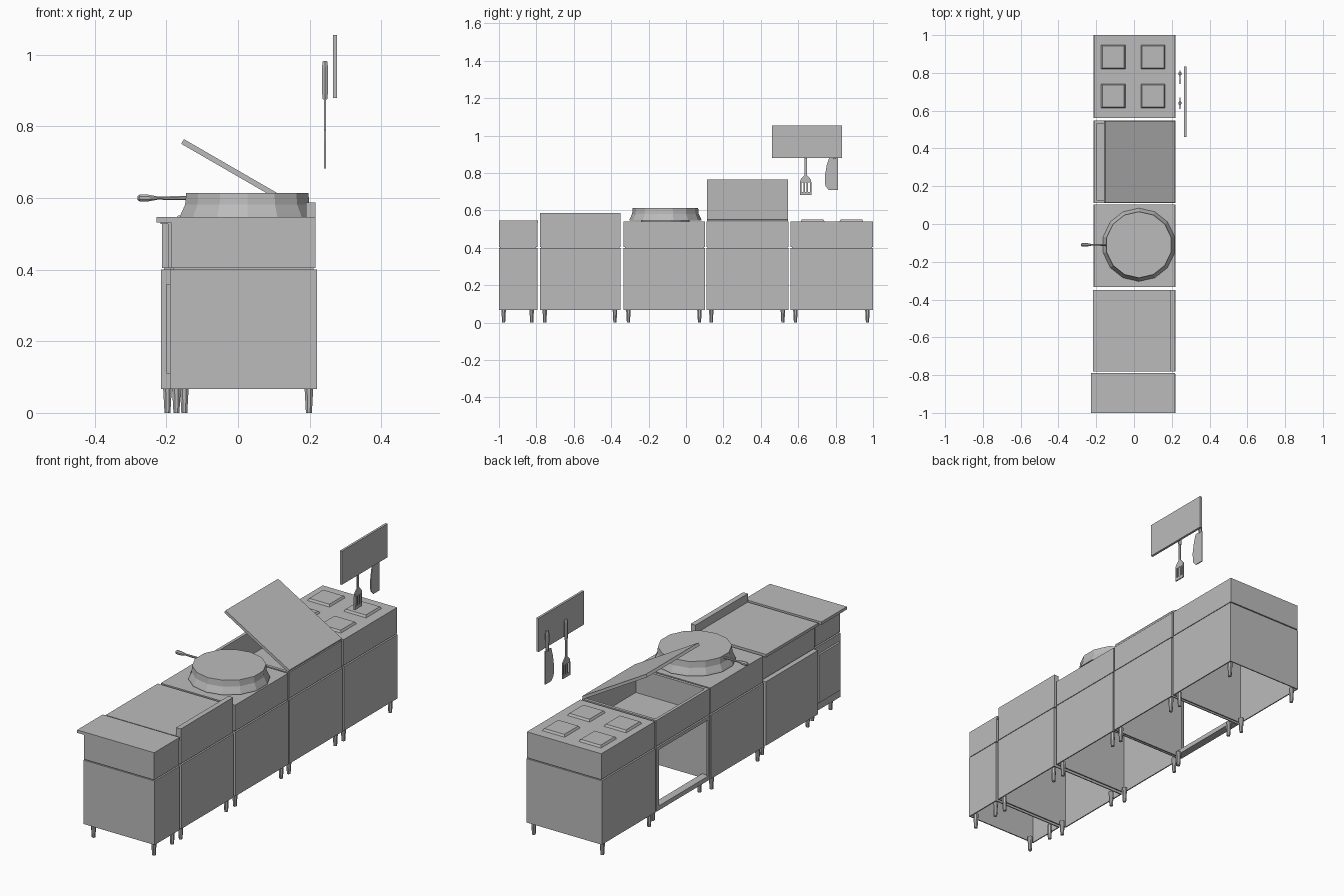
import bpy, bmesh, math
from mathutils import Matrix, Vector

old = bpy.data.objects.get("Cube")
if old:
    bpy.data.objects.remove(old, do_unlink=True)

steel = bpy.data.materials.new("grey_steel")
steel.use_nodes = True
GREY = (0.5, 0.5, 0.5, 1)
steel.diffuse_color = GREY
steel.node_tree.nodes["Principled BSDF"].inputs["Base Color"].default_value = GREY


def finish(name, bm):
    bmesh.ops.recalc_face_normals(bm, faces=bm.faces)
    me = bpy.data.meshes.new(name)
    bm.to_mesh(me)
    bm.free()
    me.materials.append(steel)
    ob = bpy.data.objects.new(name, me)
    bpy.context.scene.collection.objects.link(ob)
    return ob


def box_bm(x, y, z):
    bm = bmesh.new()
    bmesh.ops.create_cube(bm, size=1)
    for v in bm.verts:
        v.co = Vector([a + (b - a) * (c + 0.5) for (a, b), c in zip((x, y, z), v.co)])
    bm.normal_update()
    return bm


def side(bm, direction):
    return max(bm.faces, key=lambda f: f.normal.dot(Vector(direction)))


def box(name, x, y, z):
    return finish(name, box_bm(x, y, z))


def lathe(name, profile, sides, centre, axis="Z"):
    """Stack of rings (radius, height), capped at both ends."""
    bm = bmesh.new()
    rings = []
    for r, h in profile:
        ring = []
        for i in range(sides):
            a = math.tau * (i + 0.5) / sides
            ring.append(bm.verts.new((r * math.cos(a), r * math.sin(a), h)))
        rings.append(ring)
    for lo, hi in zip(rings, rings[1:]):
        for i in range(sides):
            j = (i + 1) % sides
            bm.faces.new((lo[i], lo[j], hi[j], hi[i]))
    bm.faces.new(rings[0])
    bm.faces.new(rings[-1])
    if axis == "X":
        bm.transform(Matrix.Rotation(-math.pi / 2, 4, "Y"))
    bm.transform(Matrix.Translation(centre))
    return finish(name, bm)


def plate(name, outline, x0, x1):
    """Flat (y, z) outline given thickness along x."""
    bm = bmesh.new()
    face = bm.faces.new([bm.verts.new((x0, y, z)) for y, z in outline])
    ext = bmesh.ops.extrude_face_region(bm, geom=[face])
    for v in ext["geom"]:
        if isinstance(v, bmesh.types.BMVert):
            v.co.x = x1
    return finish(name, bm)


FLOOR, SEAM, TOP = 0.067, 0.4, 0.54
BACK, FRONT = 0.22, -0.215


def lower_cabinet(name, front, y, doorless=False):
    # Hollow shell, open underneath
    bm = box_bm((front, BACK), y, (FLOOR, SEAM))
    doomed = [side(bm, (0, 0, -1))]
    if doorless:
        panel = side(bm, (-1, 0, 0))
        bmesh.ops.inset_region(bm, faces=[panel], thickness=0.025)
        doomed.append(panel)
    bmesh.ops.delete(bm, geom=doomed, context="FACES")
    ob = finish(name, bm)
    solid = ob.modifiers.new("wall", "SOLIDIFY")
    solid.thickness = 0.008
    solid.offset = -1


def upper_cabinet(name, front, y, basin=False):
    bm = box_bm((front, BACK - 0.003), y, (SEAM + 0.005, TOP))
    if basin:
        mouth = side(bm, (0, 0, 1))
        bmesh.ops.inset_region(bm, faces=[mouth], thickness=0.022)
        for v in mouth.verts:
            v.co.z = TOP
        ext = bmesh.ops.extrude_face_region(bm, geom=[mouth])
        for v in ext["geom"]:
            if isinstance(v, bmesh.types.BMVert):
                v.co.z = SEAM + 0.015
        if mouth.is_valid:
            bmesh.ops.delete(bm, geom=[mouth], context="FACES_ONLY")
    finish(name, bm)


# Five units in a row: y span, lower front, upper front, leg x
units = {
    "end_unit": (-1.0, -0.795, -0.19, -0.187, -0.15),
    "counter_unit": (-0.78, -0.35, FRONT, -0.195, -0.172),
    "pan_unit": (-0.333, 0.102, FRONT, -0.212, -0.197),
    "fryer_unit": (0.11, 0.548, FRONT, -0.212, -0.172),
    "stove_unit": (0.56, 1.0, FRONT, -0.212, -0.197),
}
for name, (y0, y1, low_x, up_x, leg_x) in units.items():
    fryer = name == "fryer_unit"
    lower_cabinet(name + "_lower_cabinet", low_x, (y0, y1), fryer)
    upper_cabinet(name + "_upper_cabinet", up_x, (y0, y1), fryer)
    box(name + "_seam", (max(low_x, up_x) + 0.006, BACK - 0.009),
        (y0 + 0.006, y1 - 0.006), (SEAM - 0.002, SEAM + 0.007))
    # Tapered legs in the corners
    for x in (leg_x, 0.198):
        for y in (y0 + 0.025, y1 - 0.03):
            lathe(name + "_leg", [(0.009, 0), (0.013, FLOOR), (0.013, FLOOR + 0.01)],
                  8, (x, y, 0))

# End unit: overhanging worktop and door
box("end_worktop", (-0.227, 0.217), (-1.0, -0.79), (0.532, 0.547))
box("end_door", (-0.2, -0.19), (-0.985, -0.81), (0.11, 0.36))

# Counter unit: worktop and backsplash
box("counter_worktop", (-0.217, 0.19), (-0.78, -0.35), (0.528, 0.543))
box("counter_backsplash", (0.19, 0.217), (-0.78, -0.35), (TOP, 0.587))

# Fryer unit: bottom rail and raised lid
box("fryer_bottom_rail", (FRONT, -0.175), (0.118, 0.54), (FLOOR, 0.09))
lid = box_bm((-0.425, 0), (0.113, 0.546), (-0.007, 0.008))
lid.transform(Matrix.Translation((0.213, 0, 0.545)) @ Matrix.Rotation(math.radians(30), 4, "Y"))
finish("fryer_lid", lid)

# Covered pan with flared rim and long handle
PAN = (0.026, -0.11, 0)
lathe("pan_base", [(0.13, TOP), (0.13, 0.55)], 14, PAN)
lathe("pan", [(0.194, 0.546), (0.19, 0.556), (0.178, 0.582), (0.175, 0.614)], 14, PAN)
lathe("pan_handle", [(0.006, 0.14), (0.005, 0.225), (0.01, 0.25), (0.01, 0.275), (0.006, 0.28)],
      8, (0, -0.11, 0.6), "X")

# Hot plates with bevelled tops
for x in (-0.11, 0.1):
    for y in (0.677, 0.884):
        hp = box_bm((x - 0.064, x + 0.064), (y - 0.064, y + 0.064), (TOP, 0.551))
        for v in side(hp, (0, 0, 1)).verts:
            v.co.x += math.copysign(0.006, x - v.co.x)
            v.co.y += math.copysign(0.006, y - v.co.y)
        finish("hot_plate", hp)

# Wall board with hanging utensils
box("utensil_board", (0.265, 0.277), (0.46, 0.835), (0.88, 1.055))
for name, y in (("spatula", 0.64), ("knife", 0.795)):
    lathe(name + "_grip", [(0.007, 0.875), (0.009, 0.89), (0.01, 0.965), (0.007, 0.983)],
          6, (0.243, y, 0))

# Slotted spatula: shaft, shoulder, tines and tip
box("spatula_shaft", (0.24, 0.246), (0.634, 0.646), (0.775, 0.88))
plate("spatula_shoulder", [(0.634, 0.79), (0.646, 0.79), (0.668, 0.765),
                           (0.67, 0.75), (0.61, 0.75), (0.612, 0.765)], 0.24, 0.246)
for i in range(4):
    y = 0.61 + i * 0.0173
    box("spatula_tine", (0.24, 0.246), (y, y + 0.008), (0.69, 0.752))
box("spatula_tip", (0.24, 0.246), (0.61, 0.67), (0.682, 0.698))

# Broad knife blade
plate("knife_blade", [(0.765, 0.88), (0.813, 0.88), (0.813, 0.708), (0.765, 0.708),
                      (0.745, 0.73), (0.742, 0.78), (0.752, 0.84)], 0.241, 0.246)
